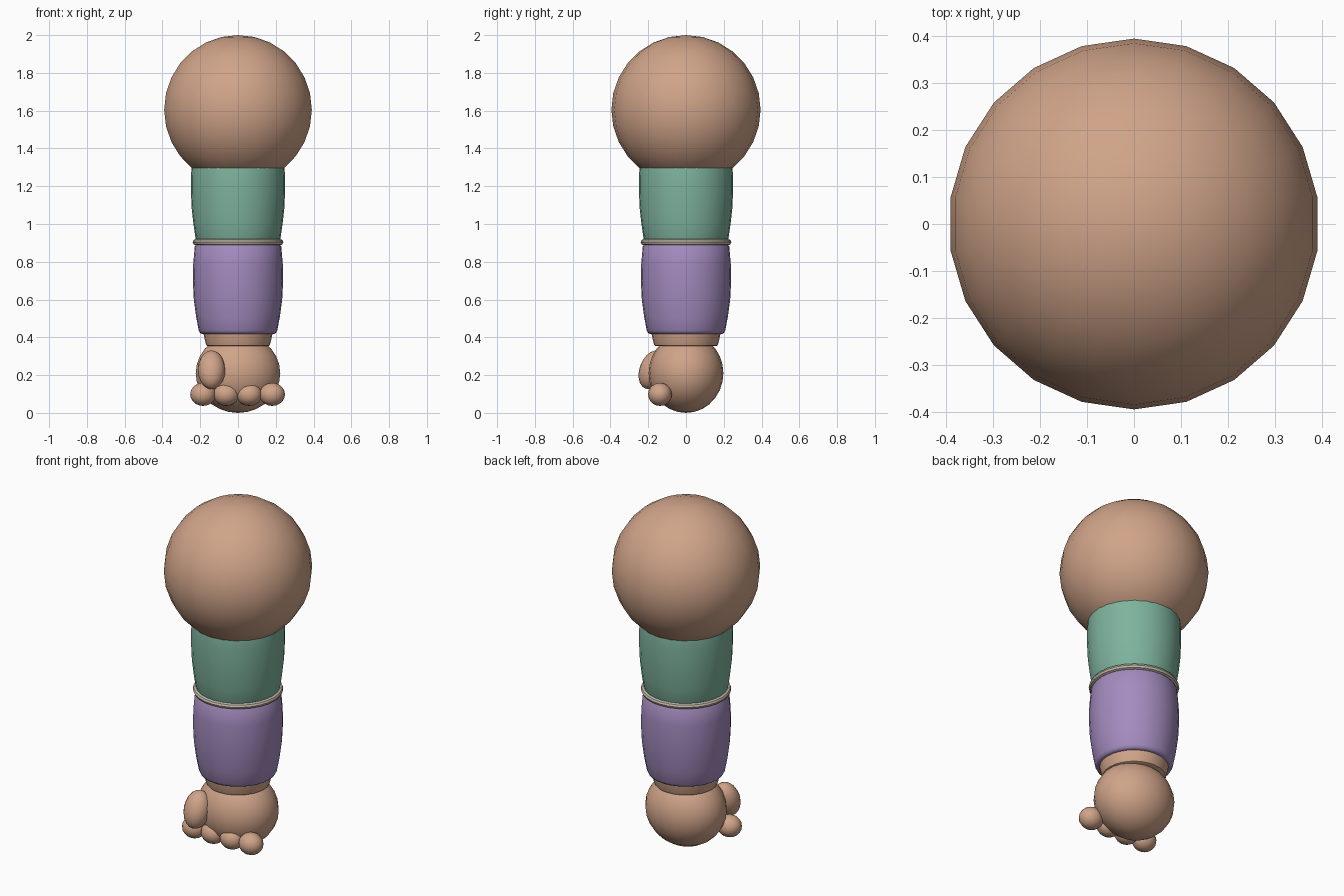
import bpy, bmesh, math
from mathutils import Matrix, Vector

if "Cube" in bpy.data.objects:
    bpy.data.objects.remove(bpy.data.objects["Cube"])


def material(name, rgb):
    m = bpy.data.materials.new(name)
    m.diffuse_color = (*rgb, 1)
    m.use_nodes = True
    m.node_tree.nodes["Principled BSDF"].inputs["Base Color"].default_value = m.diffuse_color
    return m


SKIN = material("skin", (0.63, 0.37, 0.25))
GREEN = material("green cloth", (0.21, 0.45, 0.34))
PURPLE = material("purple cloth", (0.37, 0.26, 0.52))
BEIGE = material("beige trim", (0.56, 0.50, 0.41))


def finish(bm, name, mat):
    bmesh.ops.recalc_face_normals(bm, faces=bm.faces)
    me = bpy.data.meshes.new(name)
    bm.to_mesh(me)
    bm.free()
    me.materials.append(mat)
    ob = bpy.data.objects.new(name, me)
    bpy.context.collection.objects.link(ob)
    bpy.ops.object.select_all(action='DESELECT')
    ob.select_set(True)
    bpy.context.view_layer.objects.active = ob
    bpy.ops.object.shade_smooth_by_angle(angle=math.radians(40))
    return ob


def ellipsoid(name, center, radii, mat, segs=22, rings=14, tilt=0.0):
    bm = bmesh.new()
    bmesh.ops.create_uvsphere(bm, u_segments=segs, v_segments=rings, radius=1)
    bm.transform(Matrix.Translation(Vector(center))
                 @ Matrix.Rotation(math.radians(tilt), 4, 'X')
                 @ Matrix.Diagonal((*radii, 1)))
    return finish(bm, name, mat)


def lathe(name, profile, mat, segs=28, closed=False):
    """Spin a (radius, height) profile about z; open profiles get end caps."""
    bm = bmesh.new()
    rings = [[bm.verts.new((r * math.cos(math.tau * i / segs),
                            r * math.sin(math.tau * i / segs), z))
              for i in range(segs)] for r, z in profile]
    pairs = list(zip(rings, rings[1:]))
    if closed:
        pairs.append((rings[-1], rings[0]))
    else:
        bm.faces.new(rings[0])
        bm.faces.new(rings[-1])
    for a, b in pairs:
        for i in range(segs):
            j = (i + 1) % segs
            bm.faces.new((a[i], a[j], b[j], b[i]))
    return finish(bm, name, mat)


# Shoulder ball
ellipsoid("shoulder", (0, 0, 1.605), (0.395, 0.395, 0.395), SKIN)

# Sleeve, elbow band and forearm cover
lathe("upper_sleeve", [(0.205, 0.895), (0.217, 0.905), (0.225, 0.925),
                       (0.236, 1.0), (0.245, 1.08), (0.249, 1.17),
                       (0.249, 1.25), (0.244, 1.33), (0.22, 1.42)], GREEN)
lathe("elbow_band", [(0.224 + 0.016 * math.cos(math.tau * k / 8),
                      0.904 + 0.016 * math.sin(math.tau * k / 8))
                     for k in range(8)], BEIGE, closed=True)
lathe("forearm_cover", [(0.190, 0.418), (0.201, 0.423), (0.208, 0.437),
                        (0.222, 0.51), (0.234, 0.60), (0.239, 0.70),
                        (0.237, 0.79), (0.229, 0.88), (0.215, 0.90)], PURPLE)

# Wrist and palm
lathe("wrist", [(0.158, 0.353), (0.168, 0.358), (0.173, 0.375),
                (0.185, 0.43), (0.185, 0.46)], SKIN)
ellipsoid("palm", (0, 0, 0.21), (0.226, 0.198, 0.21), SKIN)

# Fingers and thumb
for n in range(4):
    ellipsoid(f"finger_{n + 1}", (-0.185 + 0.122 * n, -0.138, 0.098),
              (0.068, 0.063, 0.061), SKIN, 16, 10)
ellipsoid("thumb", (-0.14, -0.178, 0.228), (0.073, 0.068, 0.106), SKIN,
          16, 10, tilt=-20)
